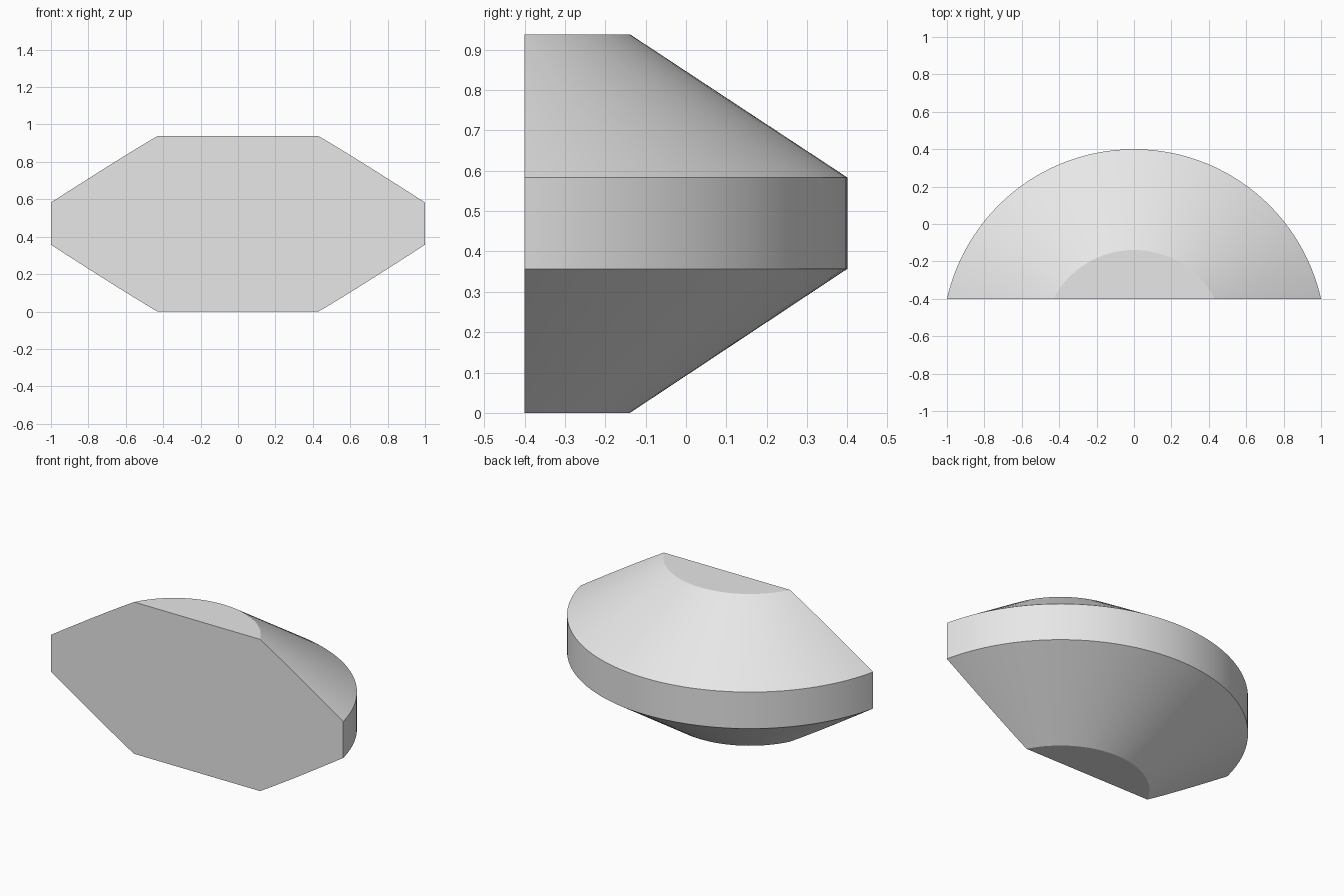
import bpy, bmesh, math
from mathutils import Vector

cube = bpy.data.objects.get("Cube")
if cube:
    bpy.data.objects.remove(cube, do_unlink=True)

AXIS_Y, FRONT_Y, SEGMENTS = -0.625, -0.4, 128
# Half profile of the turned solid: (radius, height)
PROFILE = [(0, 0), (0.486, 0), (1.025, 0.357), (1.025, 0.583), (0.486, 0.938), (0, 0.938)]

grey = bpy.data.materials.new("light_grey")
grey.use_nodes = True
colour = (0.8, 0.8, 0.8, 1)
grey.diffuse_color = colour
grey.node_tree.nodes["Principled BSDF"].inputs["Base Color"].default_value = colour

# Turn the profile about its upright axis
bm = bmesh.new()
verts = [bm.verts.new((r, AXIS_Y, z)) for r, z in PROFILE]
edges = [bm.edges.new(pair) for pair in zip(verts, verts[1:])]
bmesh.ops.spin(bm, geom=verts + edges, cent=(0, AXIS_Y, 0), axis=(0, 0, 1),
               angle=math.tau, steps=SEGMENTS, use_merge=True)
bmesh.ops.remove_doubles(bm, verts=bm.verts, dist=0.0001)

# Slice off the front and close it with one flat face
cut = bmesh.ops.bisect_plane(bm, geom=bm.verts[:] + bm.edges[:] + bm.faces[:],
                             plane_co=(0, FRONT_Y, 0), plane_no=(0, -1, 0),
                             clear_outer=True)
rim = [e for e in cut["geom_cut"] if isinstance(e, bmesh.types.BMEdge)]
bmesh.ops.edgeloop_fill(bm, edges=rim)

# Merge the fans on the flat ends
bmesh.ops.dissolve_limit(bm, angle_limit=math.radians(0.5), verts=bm.verts, edges=bm.edges)
bmesh.ops.recalc_face_normals(bm, faces=bm.faces)

mesh = bpy.data.meshes.new("bevelled_half_disc")
bm.to_mesh(mesh)
bm.free()
mesh.materials.append(grey)
body = bpy.data.objects.new("bevelled_half_disc", mesh)
bpy.context.collection.objects.link(body)

# Smooth the curved walls, keep the rims crisp
bpy.ops.object.select_all(action="DESELECT")
body.select_set(True)
bpy.context.view_layer.objects.active = body
bpy.ops.object.shade_smooth_by_angle(angle=math.radians(20))
